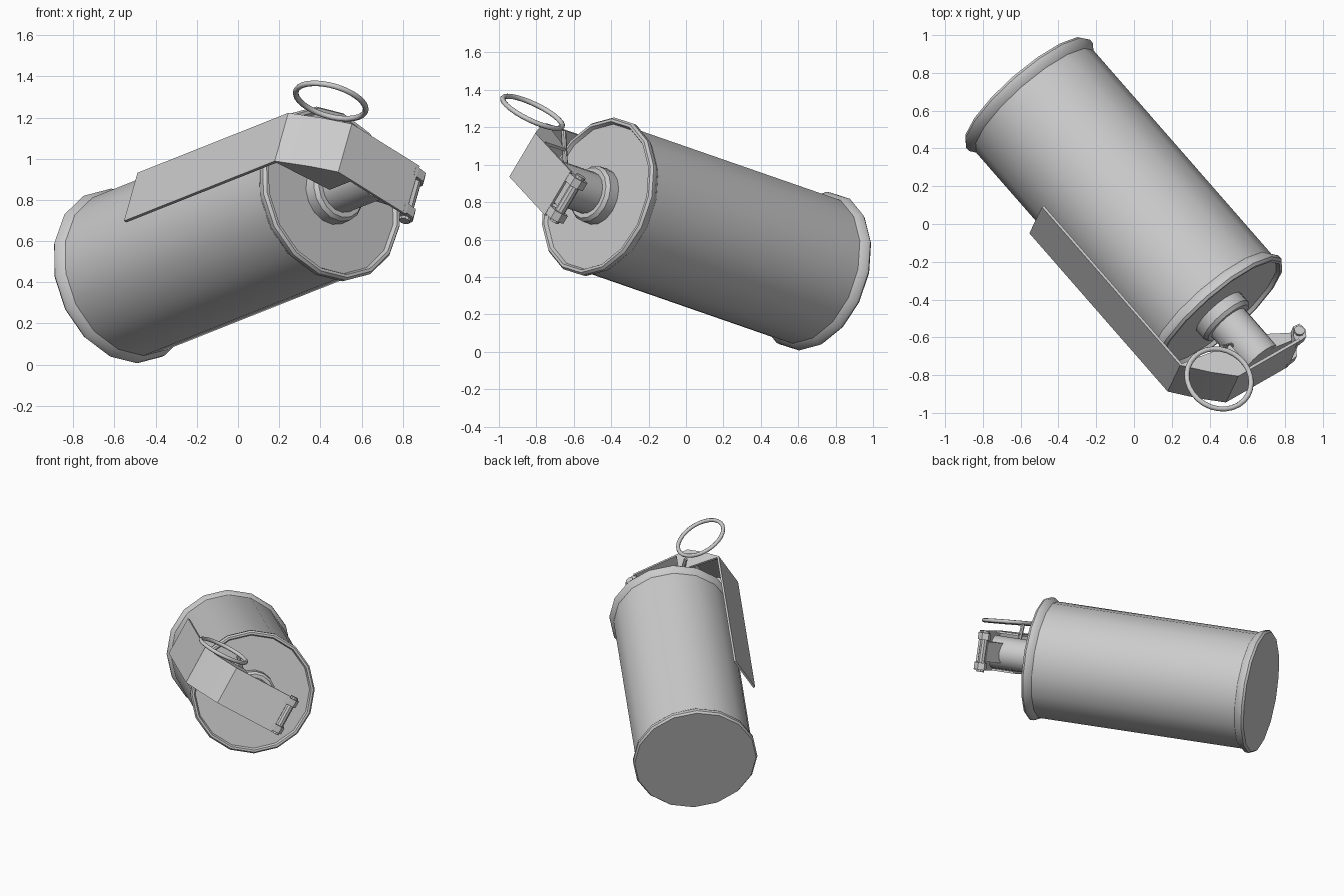
import bpy, bmesh, math
from mathutils import Vector, Matrix

if "Cube" in bpy.data.objects:
    bpy.data.objects.remove(bpy.data.objects["Cube"])

# Local frame: Z along the canister, X out towards the lever
axis = Vector((0.637, -0.729, 0.253)).normalized()
out = Vector((-0.736, -0.47, 0.487))
out = (out - axis * out.dot(axis)).normalized()
side = axis.cross(out)
FRAME = Matrix.Translation((-0.57, 0.70, 0.425)) @ Matrix((out, side, axis)).transposed().to_4x4()

grey = bpy.data.materials.new("grey_metal")
grey.diffuse_color = (0.6, 0.6, 0.6, 1)
grey.use_nodes = True
grey.node_tree.nodes["Principled BSDF"].inputs["Base Color"].default_value = grey.diffuse_color


def finish(name, bm, angle=35, matrix=FRAME):
    bmesh.ops.recalc_face_normals(bm, faces=bm.faces)
    me = bpy.data.meshes.new(name)
    bm.to_mesh(me)
    bm.free()
    me.materials.append(grey)
    ob = bpy.data.objects.new(name, me)
    ob.matrix_world = matrix
    bpy.context.collection.objects.link(ob)
    bpy.ops.object.select_all(action='DESELECT')
    ob.select_set(True)
    bpy.context.view_layer.objects.active = ob
    bpy.ops.object.shade_smooth_by_angle(angle=math.radians(angle))
    return ob


def lathe(name, profile, sides, phase=0.0):
    """Closed turned part from (radius, height) pairs, capped at both ends."""
    bm = bmesh.new()
    rings = []
    for r, z in profile:
        rings.append([bm.verts.new((r * math.cos(phase + math.tau * i / sides),
                                    r * math.sin(phase + math.tau * i / sides), z))
                      for i in range(sides)])
    for lo, hi in zip(rings, rings[1:]):
        for i in range(sides):
            j = (i + 1) % sides
            bm.faces.new((lo[i], lo[j], hi[j], hi[i]))
    bm.faces.new(rings[0])
    bm.faces.new(rings[-1])
    return finish(name, bm)


def plate(name, outline, y0, y1):
    """Side outline in X/Z, extruded across Y."""
    bm = bmesh.new()
    face = bm.faces.new([bm.verts.new((x, y0, z)) for x, z in outline])
    new = bmesh.ops.extrude_face_region(bm, geom=[face])
    bmesh.ops.translate(bm, vec=(0, y1 - y0, 0),
                        verts=[v for v in new["geom"] if isinstance(v, bmesh.types.BMVert)])
    return finish(name, bm, 20)


def rod(name, a, b, r, sides=10):
    a, b = Vector(a), Vector(b)
    bm = bmesh.new()
    bmesh.ops.create_cone(bm, cap_ends=True, segments=sides, radius1=r, radius2=r, depth=(b - a).length)
    m = Matrix.Translation((a + b) / 2) @ (b - a).to_track_quat('Z', 'Y').to_matrix().to_4x4()
    bmesh.ops.transform(bm, matrix=m, verts=bm.verts)
    return finish(name, bm)


# Canister with beaded rims and a slightly sunken lid
lathe("canister", [(0.425, 0), (0.436, 0.015), (0.434, 0.04), (0.412, 0.07), (0.412, 1.55),
                   (0.434, 1.58), (0.436, 1.605), (0.425, 1.62), (0.41, 1.62), (0.40, 1.60)],
      16, math.radians(7.5))

# Fuse neck with collar
lathe("neck_collar", [(0.155, 1.58), (0.155, 1.66), (0.14, 1.68)], 16)
lathe("fuse_neck", [(0.115, 1.6), (0.115, 1.95)], 16)

# Safety lever: bent strip with stiffening side flanges
W, T = 0.14, 0.015
outer = [(0.475, 0.625), (0.475, 1.775), (0.36, 1.90), (0.25, 2.0), (-0.18, 2.02)]
inner = [(-0.18, 2.02 - T), (0.245, 2.0 - T), (0.35, 1.89), (0.46, 1.77), (0.46, 0.625)]
plate("lever_strip", outer + inner, -W, W)
flange = [(0.47, 1.77), (0.16, 1.83), (0.16, 1.995), (0.25, 1.995), (0.36, 1.895)]
for name, y in (("upper_flange", -W), ("lower_flange", W - T)):
    plate(name, flange, y, y + T)

# Hinge at the lever's far end
rod("hinge_pin", (-0.215, -0.145, 1.97), (-0.215, 0.145, 1.97), 0.028)
for name, y in (("upper_hinge_loop", -0.13), ("lower_hinge_loop", 0.08)):
    plate(name, [(-0.16, 2.02), (-0.23, 2.015), (-0.255, 1.98), (-0.25, 1.935),
                 (-0.21, 1.93), (-0.17, 1.98)], y, y + 0.05)
plate("hinge_lug", [(-0.05, 1.95), (-0.22, 1.98), (-0.22, 1.94), (-0.08, 1.86)], -0.07, 0.07)

# Pull ring and its pin
bm = bmesh.new()
N, M, R, r = 28, 8, 0.176, 0.014
grid = [[bm.verts.new(((R + r * math.cos(math.tau * j / M)) * math.cos(math.tau * i / N),
                       (R + r * math.cos(math.tau * j / M)) * math.sin(math.tau * i / N),
                       r * math.sin(math.tau * j / M))) for j in range(M)] for i in range(N)]
for i in range(N):
    for j in range(M):
        k, l = (i + 1) % N, (j + 1) % M
        bm.faces.new((grid[i][j], grid[k][j], grid[k][l], grid[i][l]))
tilt = Vector((0.25, 0.42, 0.87)).to_track_quat('Z', 'Y').to_matrix().to_4x4()
finish("pull_ring", bm, 60, Matrix.Translation((0.45, -0.82, 1.28)) @ tilt)
eye = FRAME.inverted() @ Vector((0.46, -0.655, 1.18))
rod("safety_pin", eye, (0.06, 0.0, 1.80), 0.014, 8)
